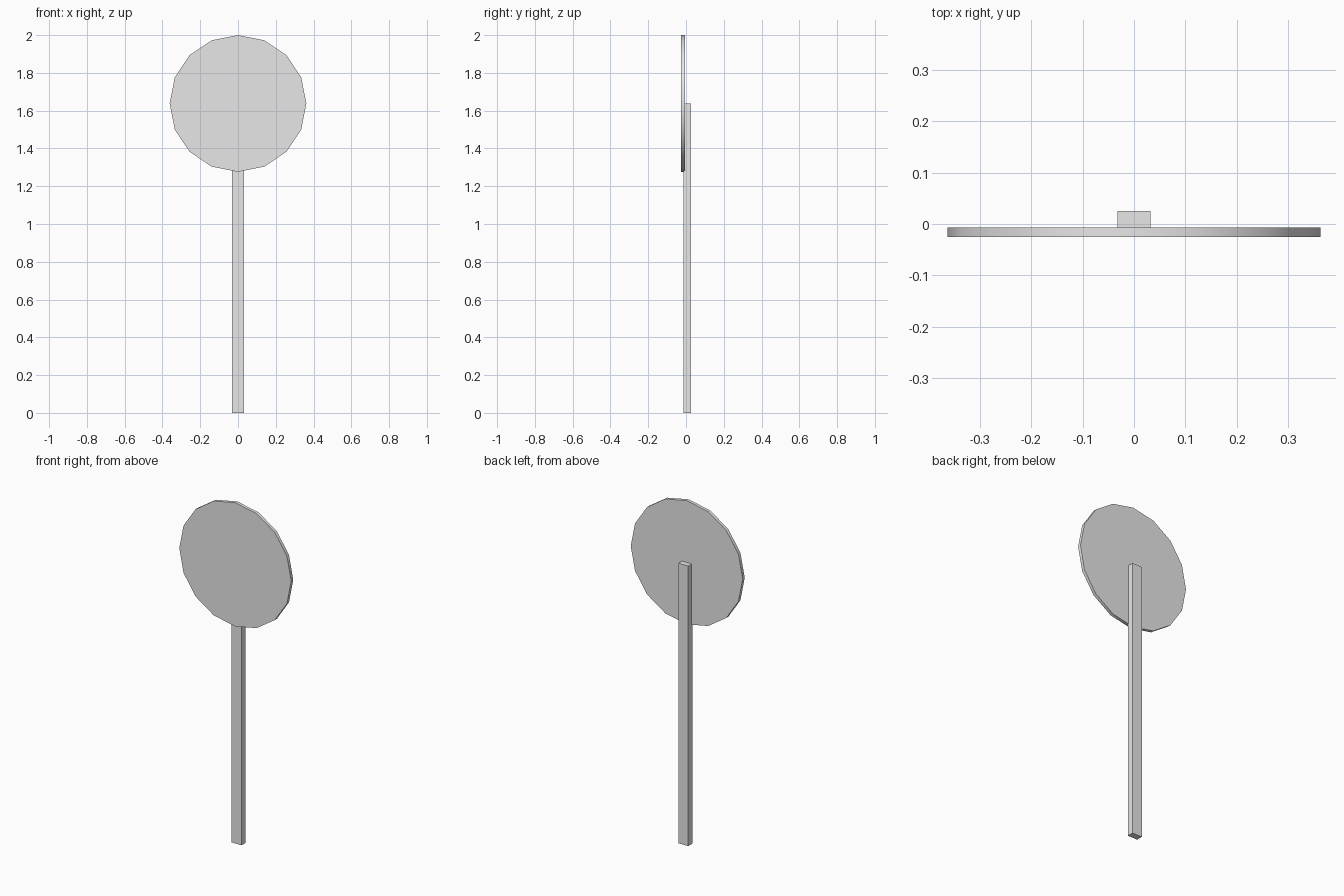
import bpy
from math import pi, radians

default_cube = bpy.data.objects.get("Cube")
if default_cube:
    bpy.data.objects.remove(default_cube, do_unlink=True)

# Single plain grey finish
grey = bpy.data.materials.new("light_grey")
grey.use_nodes = True
grey.diffuse_color = (0.8, 0.8, 0.8, 1)
grey.node_tree.nodes["Principled BSDF"].inputs["Base Color"].default_value = (0.8, 0.8, 0.8, 1)

RADIUS = 0.362
CENTRE_Z = 2 - RADIUS
FRONT, BACK = -0.0255, 0.0255
DISC_DEPTH, POST_DEPTH, POST_WIDTH = 0.019, 0.038, 0.064


def finish(name):
    obj = bpy.context.object
    obj.name = obj.data.name = name
    obj.data.materials.append(grey)
    bpy.ops.object.transform_apply(location=False, rotation=True, scale=True)
    return obj


# Post, reaching up behind the disc to its centre
bpy.ops.mesh.primitive_cube_add(size=1, location=(0, BACK - POST_DEPTH / 2, CENTRE_Z / 2))
bpy.context.object.scale = (POST_WIDTH, POST_DEPTH, CENTRE_Z)
finish("post")

# Sixteen-sided sign disc with a smooth rim
bpy.ops.mesh.primitive_cylinder_add(
    vertices=16, radius=RADIUS, depth=DISC_DEPTH,
    location=(0, FRONT + DISC_DEPTH / 2, CENTRE_Z), rotation=(pi / 2, 0, 0))
finish("sign_disc")
bpy.ops.object.shade_smooth_by_angle(angle=radians(30))
